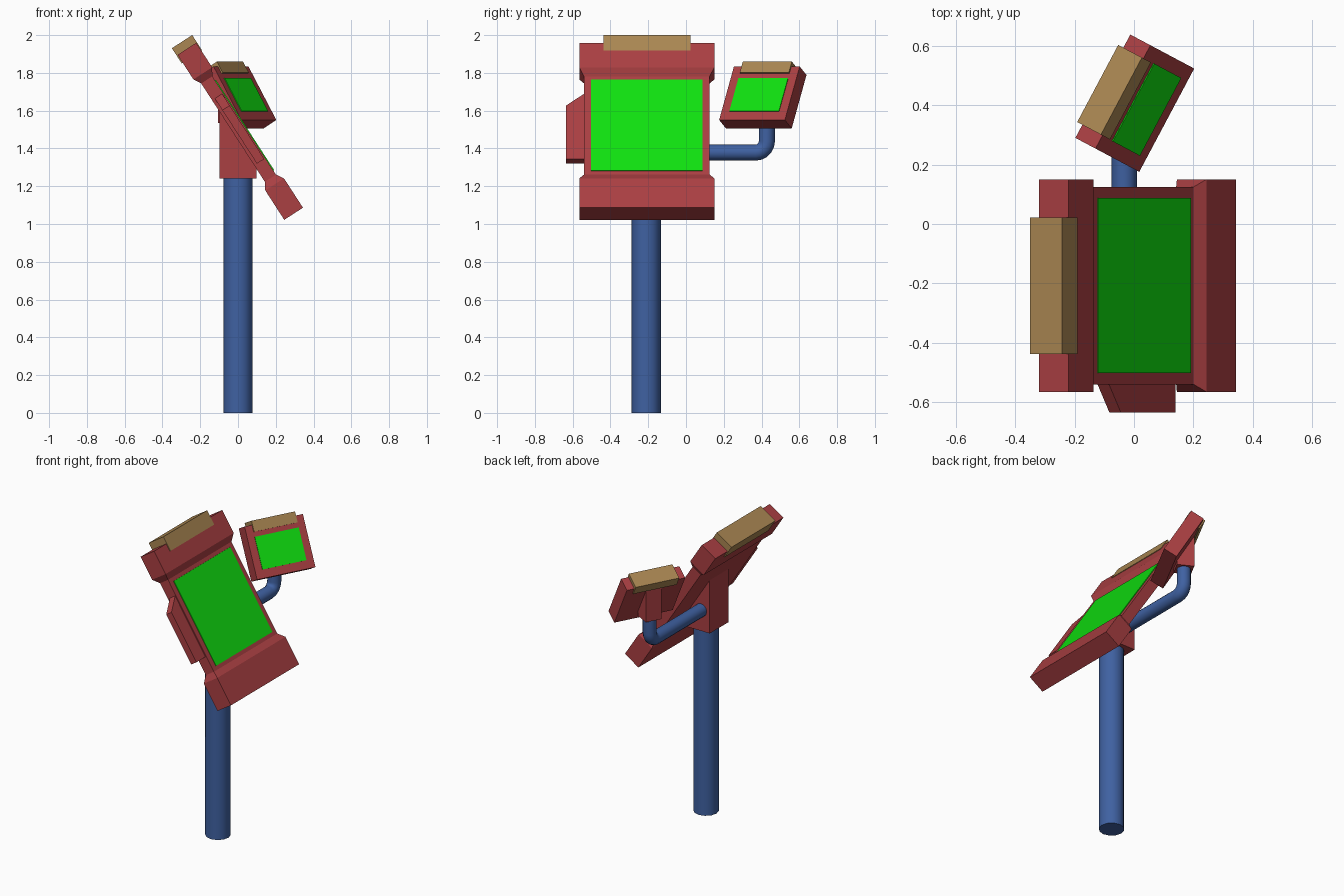
import bpy, bmesh, math
from mathutils import Matrix, Vector

if "Cube" in bpy.data.objects:
    bpy.data.objects.remove(bpy.data.objects["Cube"])


def material(name, rgb):
    m = bpy.data.materials.new(name)
    m.diffuse_color = (*rgb, 1)
    m.use_nodes = True
    m.node_tree.nodes["Principled BSDF"].inputs["Base Color"].default_value = m.diffuse_color
    return m


RED = material("red_casing", (0.40, 0.05, 0.055))
GREEN = material("green_screen", (0.005, 0.75, 0.005))
GOLD = material("tan_cap", (0.40, 0.24, 0.085))
BLUE = material("blue_pipe", (0.05, 0.12, 0.36))


def frame(origin, yaw, tilt):
    """Local axes: X across the screen, Y up the screen, Z out of it."""
    c, s = math.cos(tilt), math.sin(tilt)
    m = Matrix(((0, -c, s), (1, 0, 0), (0, s, c))).to_4x4()
    return Matrix.Translation(origin) @ Matrix.Rotation(yaw, 4, 'Z') @ m


def loft(name, rings, mat, matrix=Matrix()):
    """Skin a row of equal-sized closed rings and cap both ends."""
    bm = bmesh.new()
    loops = [[bm.verts.new(matrix @ Vector(p)) for p in r] for r in rings]
    for a, b in zip(loops, loops[1:]):
        for i in range(len(a)):
            j = (i + 1) % len(a)
            bm.faces.new((a[i], a[j], b[j], b[i]))
    bm.faces.new(loops[0])
    bm.faces.new(loops[-1])
    bmesh.ops.recalc_face_normals(bm, faces=bm.faces)
    me = bpy.data.meshes.new(name)
    bm.to_mesh(me)
    bm.free()
    me.materials.append(mat)
    ob = bpy.data.objects.new(name, me)
    bpy.context.collection.objects.link(ob)
    return ob


def ring(half, y, z0, z1):
    return [(-half, y, z0), (half, y, z0), (half, y, z1), (-half, y, z1)]


def slab(name, half, y0, y1, z0, z1, mat, matrix):
    return loft(name, [ring(half, y0, z0, z1), ring(half, y1, z0, z1)], mat, matrix)


def bracket(name, x, y, yaw, h, z, tops, mat):
    """Square upright block whose top is cut to the slope of the screen."""
    prof = [(-h, z), (h, z), (h, tops[1]), (-h, tops[0])]
    m = Matrix.Translation((x, y, 0)) @ Matrix.Rotation(yaw, 4, 'Z')
    loft(name, [[(px, s * h, pz) for px, pz in prof] for s in (-1, 1)], mat, m)


def smooth(ob):
    bpy.ops.object.select_all(action='DESELECT')
    bpy.context.view_layer.objects.active = ob
    ob.select_set(True)
    if ob.type == 'CURVE':
        bpy.ops.object.convert(target='MESH')
    bpy.ops.object.shade_smooth_by_angle(angle=math.radians(40))


# Large screen: casing with thick ends and a slimmer waist
big = frame((0.045, -0.2075, 1.53), 0, math.radians(57.1))
stations = [(0.3575, -0.535, -0.108, 0.01), (0.3575, -0.35, -0.108, 0.01),
            (0.3325, -0.31, -0.085, -0.015), (0.3325, 0.31, -0.085, -0.015),
            (0.3575, 0.35, -0.108, 0.01), (0.3575, 0.505, -0.108, 0.01)]
loft("large_casing", [ring(*s) for s in stations], RED, big)
slab("large_screen", 0.295, -0.286, 0.286, -0.03, -0.010, GREEN, big)
slab("large_cap", 0.23, 0.455, 0.551, -0.114, 0.014, GOLD, big)

# Side fin on the large casing
fin = [(-0.31, -0.207), (-0.4275, -0.207), (-0.4275, 0.13), (-0.332, 0.204), (-0.31, 0.204)]
loft("side_fin", [[(x, y, z) for x, y in fin] for z in (-0.068, -0.022)], RED, big)

# Small screen, turned towards the large one
yaw = math.radians(-28)
small = frame((0.0435, 0.385, 1.685), yaw, math.radians(59.5))
slab("small_casing", 0.197, -0.154, 0.175, -0.092, -0.003, RED, small)
slab("small_screen", 0.1485, -0.1015, 0.1015, -0.02, 0.001, GREEN, small)
slab("small_cap", 0.147, 0.132, 0.2, -0.1, 0.005, GOLD, small)

# Blocks joining the screens to post and arm
bracket("large_bracket", 0, -0.2075, 0, 0.0975, 1.24, (1.61, 1.38), RED)
bracket("small_bracket", -0.033, 0.428, yaw, 0.053, 1.535, (1.75, 1.58), RED)

# Post
bpy.ops.mesh.primitive_cylinder_add(vertices=12, radius=0.077, depth=1.26,
                                    location=(0, -0.2105, 0.63))
post = bpy.context.object
post.name = "post"
post.data.materials.append(BLUE)
smooth(post)

# Bent arm carrying the small screen
r, ay, az = 0.06, 0.428, 1.378
path = [(-0.033, -0.15, az)]
for i in range(6):
    a = math.radians(18 * i)
    path.append((-0.033, ay - r + r * math.sin(a), az + r - r * math.cos(a)))
path.append((-0.033, ay, 1.56))
cu = bpy.data.curves.new("arm", 'CURVE')
cu.dimensions = '3D'
cu.bevel_depth = 0.0425
cu.bevel_resolution = 4
cu.use_fill_caps = True
sp = cu.splines.new('POLY')
sp.points.add(len(path) - 1)
for p, co in zip(sp.points, path):
    p.co = (*co, 1)
cu.materials.append(BLUE)
arm = bpy.data.objects.new("arm", cu)
bpy.context.collection.objects.link(arm)
smooth(arm)
